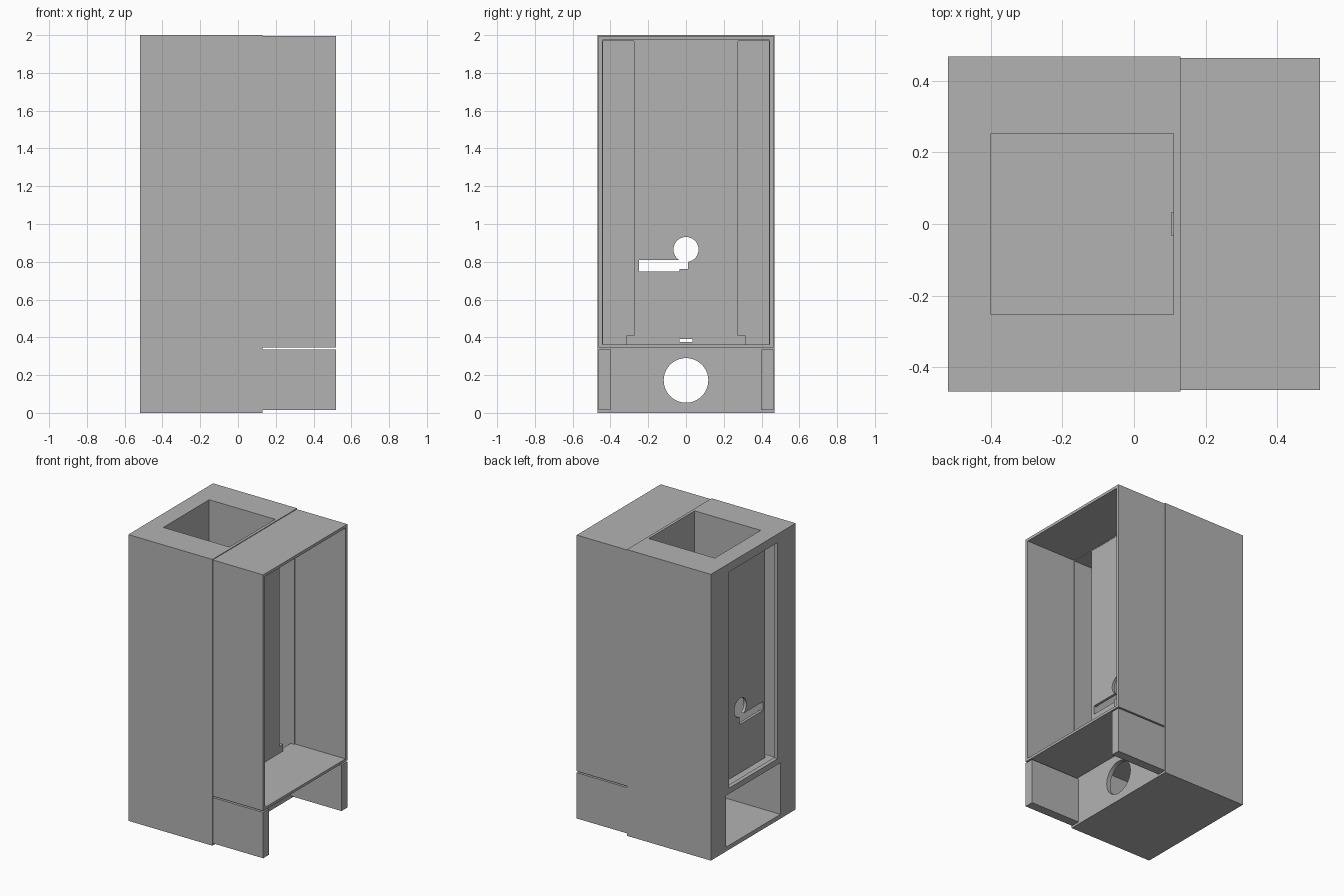
import bpy, math

cube = bpy.data.objects.get("Cube")
if cube:
    bpy.data.objects.remove(cube, do_unlink=True)

grey = bpy.data.materials.new("plain grey")
grey.use_nodes = True
COLOUR = (0.45, 0.45, 0.45, 1)
grey.diffuse_color = COLOUR
grey.node_tree.nodes["Principled BSDF"].inputs["Base Color"].default_value = COLOUR


def box(name, x, y, z):
    """Box from three (low, high) ranges."""
    bpy.ops.mesh.primitive_cube_add(size=1)
    ob = bpy.context.object
    ob.name = name
    for v in ob.data.vertices:
        v.co = [r[0] if c < 0 else r[1] for c, r in zip(v.co, (x, y, z))]
    ob.data.materials.append(grey)
    return ob


def rod(name, radius, x, z):
    """Cylinder along x, used for round holes."""
    bpy.ops.mesh.primitive_cylinder_add(
        vertices=64, radius=radius, depth=x[1] - x[0],
        location=(sum(x) / 2, 0, z), rotation=(0, math.pi / 2, 0))
    ob = bpy.context.object
    ob.name = name
    ob.data.materials.append(grey)
    return ob


def cut(target, *cutters):
    """Subtract each cutter from the target, then discard it."""
    for cutter in cutters:
        cutter.hide_render = True
        mod = target.modifiers.new("cut", 'BOOLEAN')
        mod.operation = 'DIFFERENCE'
        mod.solver = 'EXACT'
        mod.object = cutter
        bpy.context.view_layer.objects.active = target
        bpy.ops.object.modifier_apply(modifier=mod.name)
        bpy.data.objects.remove(cutter, do_unlink=True)


def both(v):
    return (-v, v)


def shaft(bottom):
    return box("shaft_cutter", (-.4, .11), both(.253), (bottom, 2.2))


def tunnel():
    return box("tunnel_cutter", (-.6, .1), both(.3), (.03, .39))


def port():
    return rod("port_cutter", .118, (.05, .2), .172)


# Main cabinet: hollow shell, open above the lower wall on +x
cabinet = box("cabinet_shell", (-.52, .13), both(.468), (0, 2))
cut(cabinet,
    box("hollow_cutter", (-.49, .1), both(.44), (.03, 1.97)),
    box("mouth_cutter", (.05, .3), both(.44), (.36, 1.97)),
    box("window_cutter", (-.6, -.45), both(.27), (.43, 1.94)),
    tunnel(), shaft(1.5), port())

# Tray tunnel in the base, with its end wall notched at the top
tray = box("tray_tunnel", (-.5, .128), both(.315), (.01, .41))
cut(tray, tunnel(), port(),
    box("notch_cutter", (.05, .2), both(.034), (.376, .39)))

# Square chute with a round hole and side slot through both walls
chute = box("chute", (-.42, .128), both(.275), (.41, 1.98))
cut(chute, shaft(.2),
    rod("hole_cutter", .066, (-.7, .4), .865),
    box("slot_cutter", (-.7, .4), (-.25, .01), (.748, .81)))
box("guide_bar", (.105, .135), both(.034), (.39, .762))

# Front housing: rectangular sleeve open along x
housing = box("front_housing", (.13, .52), both(.464), (.345, 1.995))
cut(housing, box("sleeve_cutter", (0, .7), both(.443), (.363, 1.975)))

# Legs below the housing
for name, side in (("left_leg", 1), ("right_leg", -1)):
    box(name, (.13, .52), sorted((side * .4, side * .464)), (.015, .335))
